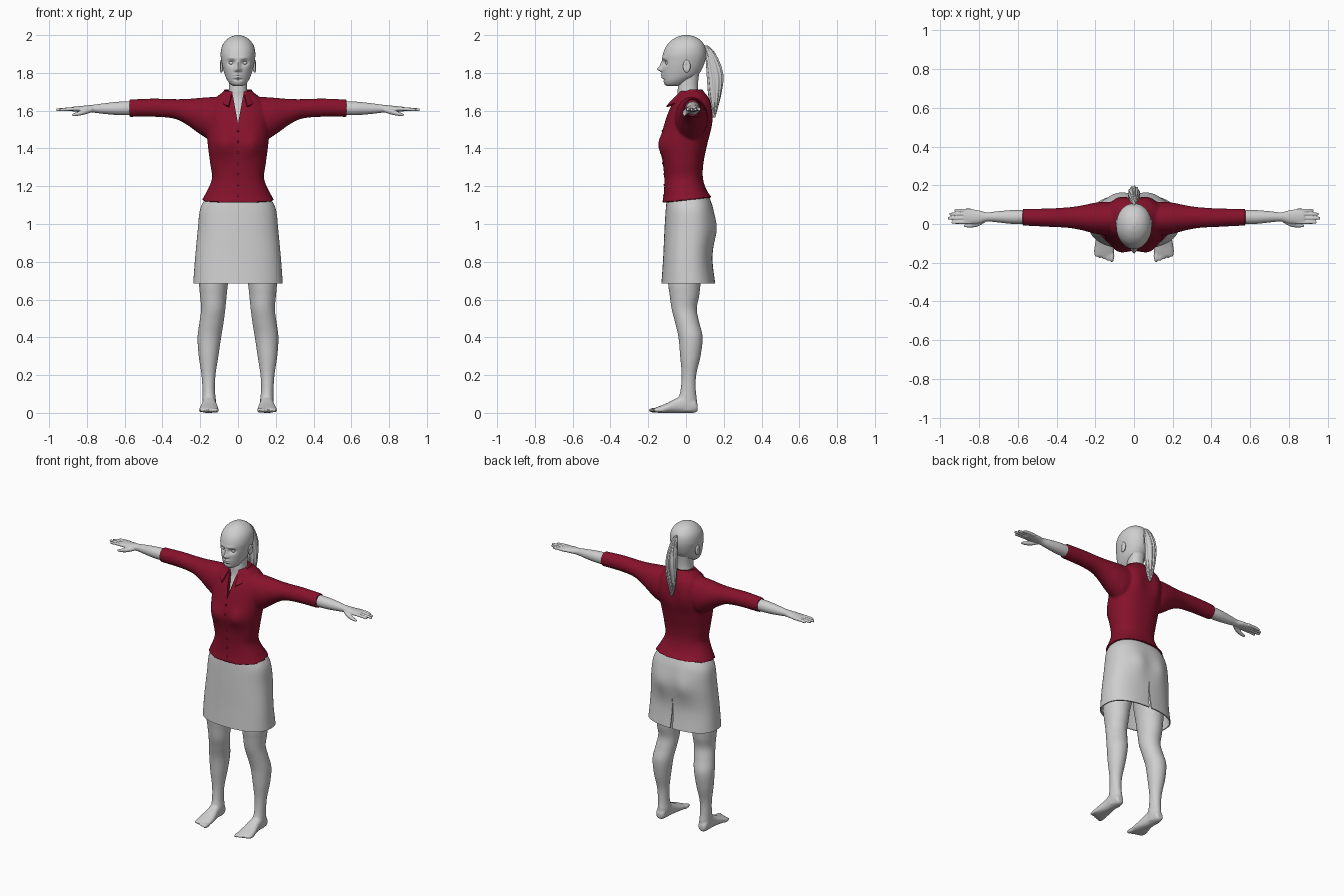
import bpy, bmesh
from math import sin, cos, tau, exp, radians, copysign
from mathutils import Vector, Matrix

cube = bpy.data.objects.get("Cube")
if cube:
    bpy.data.objects.remove(cube)


def material(name, colour):
    mat = bpy.data.materials.new(name)
    mat.use_nodes = True
    mat.diffuse_color = colour
    mat.node_tree.nodes["Principled BSDF"].inputs["Base Color"].default_value = colour
    return mat


GREY = material("light grey", (0.62, 0.62, 0.62, 1))
RED = material("dark red", (0.24, 0.006, 0.025, 1))

PLACE = {
    "x": lambda t, u, v: (t, u, v),
    "y": lambda t, u, v: (u, t, v),
    "z": lambda t, u, v: (u, v, t),
}


def spline(rows, steps):
    """Smooth in-between rows through the given ones."""
    pts = [Vector(r) for r in rows]
    out = []
    for i in range(len(pts) - 1):
        b, c = pts[i], pts[i + 1]
        a, d = pts[max(i - 1, 0)], pts[min(i + 2, len(pts) - 1)]
        for k in range(steps):
            t = k / steps
            out.append(b + (c - a) * (t / 2) + (a * 2 - b * 5 + c * 4 - d) * (t * t / 2)
                       + (b * 3 - a - c * 3 + d) * (t ** 3 / 2))
    return out + [pts[-1]]


def loft(bm, axis, rows, power=2, seg=48, steps=6, caps=True, ripple=0):
    """Rows hold: position on axis, then low and high extents of the section."""
    def bend(value):
        return copysign(abs(value) ** (2 / power), value)

    rings = []
    for t, u0, u1, v0, v1 in spline(rows, steps):
        ring = []
        for i in range(seg):
            a = tau * i / seg
            k = 0.5 + ripple * sin(11 * a + t * 20)
            u = (u0 + u1) / 2 + (u1 - u0) * k * bend(cos(a))
            v = (v0 + v1) / 2 + (v1 - v0) * k * bend(sin(a))
            ring.append(bm.verts.new(PLACE[axis](t, u, v)))
        rings.append(ring)
    for r, s in zip(rings, rings[1:]):
        for i in range(seg):
            j = (i + 1) % seg
            bm.faces.new((r[i], r[j], s[j], s[i]))
    if caps:
        bm.faces.new(rings[0])
        bm.faces.new(rings[-1])


def even(rows):
    """Expand half widths to sections symmetric about x = 0."""
    return [(z, -w, w, y0, y1) for z, w, y0, y1 in rows]


def ball(bm, loc, scale):
    bmesh.ops.create_uvsphere(bm, u_segments=24, v_segments=16, radius=1,
                              matrix=Matrix.LocRotScale(Vector(loc), None, Vector(scale)))


def push(bm, centre, radius, move):
    """Soft sculpting stroke, repeated on both sides when off centre."""
    for v in bm.verts:
        start = v.co.copy()
        for side in ((1, -1) if centre[0] else (1,)):
            d = [(p - c) / r for p, c, r in
                 zip(start, (centre[0] * side, centre[1], centre[2]), radius)]
            weight = exp(-sum(e * e for e in d))
            v.co += Vector((move[0] * side, move[1], move[2])) * weight


def wedge(points, y0, y1):
    """Triangular cutter running through y."""
    bm = bmesh.new()
    face = bm.faces.new([bm.verts.new((x, y0, z)) for x, z in points])
    new = bmesh.ops.extrude_face_region(bm, geom=[face])["geom"]
    bmesh.ops.translate(bm, vec=(0, y1 - y0, 0),
                        verts=[g for g in new if isinstance(g, bmesh.types.BMVert)])
    return make("cutter", bm, GREY)


def make(name, bm, mat, voxel=0, smooth=4, solid=0, mirror=False, cutter=None):
    bmesh.ops.recalc_face_normals(bm, faces=bm.faces)
    mesh = bpy.data.meshes.new(name)
    bm.to_mesh(mesh)
    bm.free()
    obj = bpy.data.objects.new(name, mesh)
    bpy.context.collection.objects.link(obj)
    if voxel:
        mod = obj.modifiers.new("blend", "REMESH")
        mod.mode, mod.voxel_size = "VOXEL", voxel
        mod = obj.modifiers.new("relax", "SMOOTH")
        mod.factor, mod.iterations = 0.5, smooth
    if solid:
        mod = obj.modifiers.new("thickness", "SOLIDIFY")
        mod.thickness, mod.offset = solid, -1
    if mirror:
        obj.modifiers.new("mirror", "MIRROR").use_mirror_merge = False
    if cutter:
        mod = obj.modifiers.new("cut", "BOOLEAN")
        mod.operation, mod.solver, mod.object = "DIFFERENCE", "EXACT", cutter
    if obj.modifiers:
        graph = bpy.context.evaluated_depsgraph_get()
        mesh = bpy.data.meshes.new_from_object(obj.evaluated_get(graph))
        obj.modifiers.clear()
        obj.data = mesh
    if cutter:
        bpy.data.objects.remove(cutter)
    obj.data.materials.clear()
    obj.data.materials.append(mat)
    for face in obj.data.polygons:
        face.material_index = 0
    bpy.ops.object.select_all(action="DESELECT")
    obj.select_set(True)
    bpy.context.view_layer.objects.active = obj
    bpy.ops.object.shade_smooth_by_angle(angle=radians(45))
    return obj


# Head with sculpted face, eyes and ears
bm = bmesh.new()
loft(bm, "z", even([(1.73, .022, -.1, -.04), (1.74, .04, -.113, -.01), (1.76, .056, -.12, .02),
                    (1.785, .068, -.124, .06), (1.82, .079, -.126, .085), (1.86, .088, -.125, .1),
                    (1.9, .092, -.122, .106), (1.94, .085, -.106, .1), (1.97, .066, -.08, .08),
                    (1.99, .04, -.047, .05), (2, .01, -.015, .015)]), 2.1, 96, 8)
push(bm, (.034, -.115, 1.853), (.02, .03, .014), (0, .017, 0))     # eye sockets
push(bm, (.03, -.12, 1.878), (.025, .03, .009), (0, -.005, 0))     # brows
push(bm, (0, -.126, 1.84), (.01, .04, .022), (0, -.013, 0))        # nose bridge
push(bm, (0, -.126, 1.819), (.013, .05, .012), (0, -.022, 0))      # nose tip
push(bm, (.013, -.126, 1.814), (.007, .03, .007), (0, -.008, 0))   # nostrils
push(bm, (0, -.126, 1.79), (.021, .04, .006), (0, -.009, 0))       # upper lip
push(bm, (0, -.126, 1.776), (.018, .04, .006), (0, -.009, 0))      # lower lip
push(bm, (0, -.12, 1.764), (.025, .04, .005), (0, .005, 0))        # chin crease
for side in (1, -1):
    ball(bm, (side * .034, -.094, 1.853), (.015, .015, .013))
    ball(bm, (side * .088, .004, 1.835), (.011, .02, .034))
push(bm, (.1, 0, 1.838), (.01, .01, .018), (-.008, 0, 0))
make("head", bm, GREY)

# Neck running down into the open neckline
bm = bmesh.new()
loft(bm, "z", even([(1.8, .05, -.03, .07), (1.75, .047, -.04, .064), (1.71, .049, -.044, .064),
                    (1.66, .058, -.046, .07), (1.6, .06, -.066, .06), (1.52, .06, -.1, .05),
                    (1.46, .05, -.1, .05)]), 2.2)
make("neck", bm, GREY)

# Ponytail with rippled strands
bm = bmesh.new()
loft(bm, "z", even([(1.945, .006, .095, .115), (1.91, .018, .1, .15), (1.85, .026, .108, .18),
                    (1.78, .03, .112, .196), (1.7, .029, .117, .187), (1.63, .021, .127, .172),
                    (1.565, .006, .142, .155)]), seg=88, ripple=.035)
make("ponytail", bm, GREY)

# Blouse: torso and both sleeves blended together, with a cut neckline
bm = bmesh.new()
loft(bm, "z", even([(1.125, .192, -.126, .138), (1.17, .167, -.117, .112), (1.24, .138, -.115, .09),
                    (1.32, .147, -.122, .092), (1.42, .16, -.134, .112), (1.5, .165, -.122, .13),
                    (1.58, .165, -.098, .132), (1.64, .145, -.072, .13), (1.675, .11, -.05, .115),
                    (1.705, .072, -.036, .09)]), 2.3, 64)
for v in bm.verts:
    if v.co.z < 1.2:
        v.co.z += v.co.y * .11 * (1.2 - v.co.z) / .075
push(bm, (.08, -.13, 1.42), (.055, .08, .06), (0, -.022, 0))
push(bm, (.08, .13, 1.56), (.05, .08, .08), (0, .016, 0))
sleeve = [(.06, -.05, .11, 1.47, 1.672), (.14, -.058, .115, 1.445, 1.672),
          (.2, -.05, .11, 1.475, 1.668), (.27, -.032, .096, 1.525, 1.662),
          (.34, -.02, .086, 1.558, 1.661), (.45, -.014, .08, 1.568, 1.664),
          (.575, -.008, .078, 1.567, 1.659)]
for side in (1, -1):
    loft(bm, "x", [(side * r[0], *r[1:]) for r in sleeve])
neckline = wedge([(-.036, 1.73), (.036, 1.73), (0, 1.53)], -.3, .005)
blouse = make("blouse", bm, RED, voxel=.007, smooth=5, cutter=neckline)

# Folded collar, open at the front
bm = bmesh.new()
edges = []
for i in range(41):
    a = radians(-150 + 7.5 * i)
    drop = max(0, -cos(a))
    edges.append([bm.verts.new((rx * sin(a), .02 + ry * cos(a) - fwd * drop, z - fall * drop))
                  for rx, ry, z, fwd, fall in ((.071, .066, 1.712, .01, .03),
                                               (.1, .1, 1.668, .045, .05))])
for p, q in zip(edges, edges[1:]):
    bm.faces.new((p[0], q[0], q[1], p[1]))
make("collar", bm, RED, solid=.009)

# Button row on the blouse front
bm = bmesh.new()
for i in range(7):
    hit, spot, _, _ = blouse.ray_cast((0, -1, 1.15 + i * .057), (0, 1, 0))
    if hit:
        ball(bm, spot, (.006, .004, .006))
make("buttons", bm, RED)

# Skirt with back slit
bm = bmesh.new()
loft(bm, "z", even([(1.145, .165, -.1, .122), (1.08, .2, -.107, .143), (.97, .213, -.114, .153),
                    (.82, .227, -.121, .14), (.685, .237, -.13, .155)]), 2.4, 96, 8, caps=False)
push(bm, (.08, .15, .98), (.06, .08, .08), (0, .014, 0))
slit = wedge([(-.009, .67), (.009, .67), (0, .89)], .05, .3)
make("skirt", bm, GREY, solid=.007, cutter=slit)

# Forearms and hands
bm = bmesh.new()
loft(bm, "x", [(.52, .002, .07, 1.577, 1.65), (.62, 0, .072, 1.576, 1.648),
               (.7, .008, .066, 1.582, 1.64), (.76, .013, .06, 1.589, 1.632),
               (.8, .003, .07, 1.592, 1.628), (.85, 0, .077, 1.594, 1.623),
               (.88, .004, .076, 1.597, 1.62)])
for y, tip in ((.009, .943), (.03, .962), (.051, .953), (.07, .928)):
    loft(bm, "x", [(x, y - r, y + r, z - r, z + r) for x, r, z in
                   ((.84, .0095, 1.609), (.9, .009, 1.608), (tip - .008, .0075, 1.605),
                    (tip, .004, 1.604))], seg=16)
loft(bm, "x", [(x, y - r, y + r, z - r, z + r) for x, y, z, r in
               ((.77, .02, 1.605, .012), (.81, 0, 1.594, .014), (.85, -.007, 1.583, .011),
                (.878, -.009, 1.577, .006))], seg=16)
make("forearms_and_hands", bm, GREY, voxel=.0035, smooth=2, mirror=True)

# Legs, feet and toes
bm = bmesh.new()
loft(bm, "z", [(1, .012, .18, -.08, .1), (.85, .02, .205, -.1, .105), (.7, .05, .207, -.096, .08),
               (.62, .06, .201, -.086, .07), (.55, .067, .195, -.076, .057),
               (.48, .076, .204, -.058, .07), (.4, .089, .214, -.04, .088),
               (.3, .104, .208, -.031, .077), (.2, .119, .193, -.023, .054),
               (.12, .122, .188, -.029, .052), (.06, .117, .188, -.045, .058),
               (.01, .124, .184, -.04, .05)])
loft(bm, "y", [(.062, .138, .174, .012, .045), (.045, .125, .184, .001, .075),
               (0, .121, .188, 0, .1), (-.05, .114, .191, 0, .078), (-.1, .106, .201, 0, .052),
               (-.14, .103, .205, 0, .036), (-.165, .106, .203, .003, .026)], 2.3)
for i in range(5):
    size = .0135 - .001 * i
    ball(bm, (.115 + .0205 * i, -.165 + .0065 * i, .014), (size, .034, size))
make("legs_and_feet", bm, GREY, voxel=.006, smooth=2, mirror=True)
